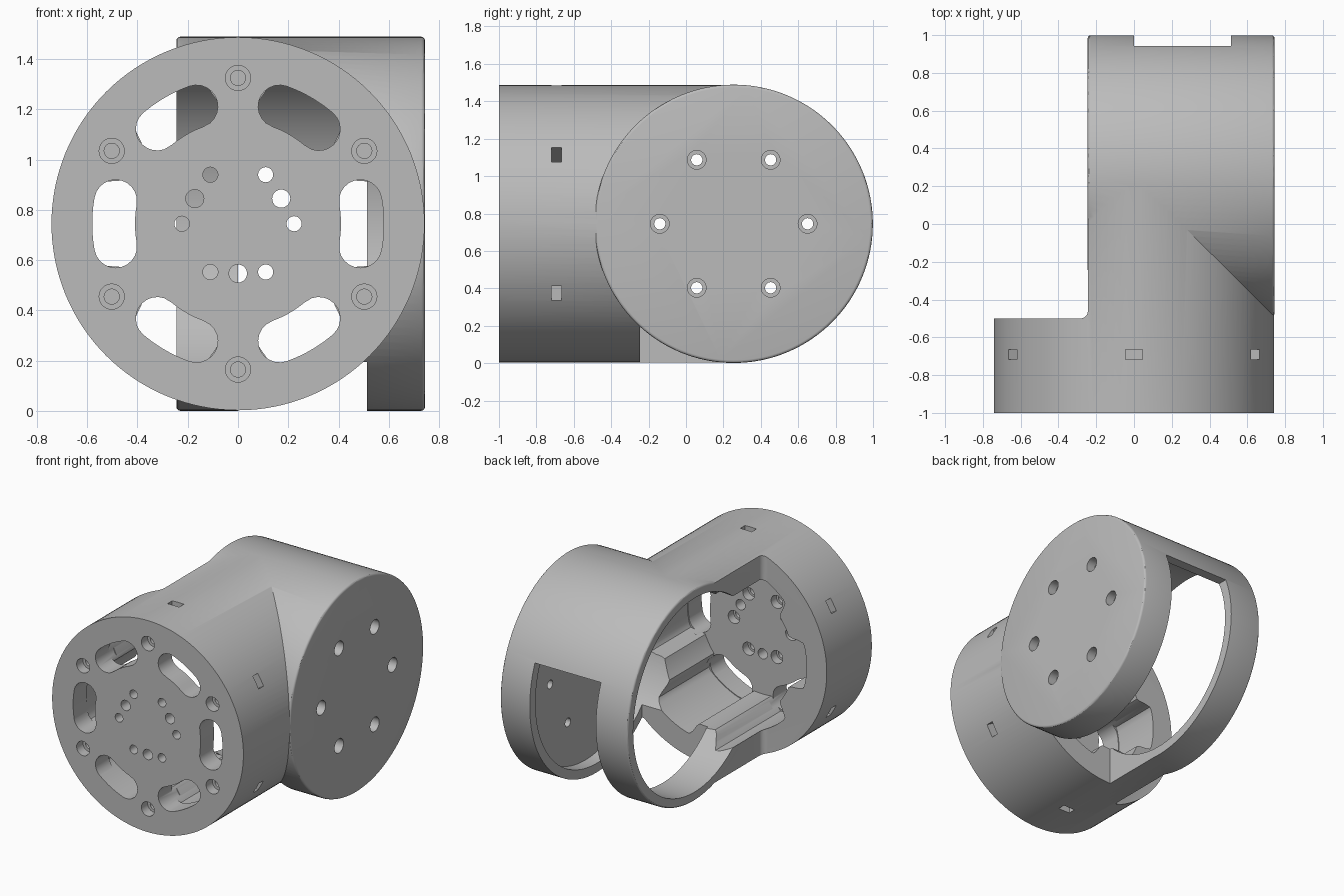
import bpy, bmesh
from math import sin, cos, pi, radians
from mathutils import Vector

if "Cube" in bpy.data.objects:
    bpy.data.objects.remove(bpy.data.objects["Cube"])

R = 0.742       # radius of the front drum
ZC = 0.745      # height of both axes
YC = 0.255      # y of the cross drum axis

grey = bpy.data.materials.new("plain grey")
grey.use_nodes = True
grey.diffuse_color = (0.5, 0.5, 0.5, 1)
grey.node_tree.nodes["Principled BSDF"].inputs["Base Color"].default_value = (0.5, 0.5, 0.5, 1)


def circle(u, v, r, n=32):
    return [(u + r * cos(2 * pi * i / n), v + r * sin(2 * pi * i / n)) for i in range(n)]


def prism(name, pts, axis, a, b, bevel=0):
    """Extrude a 2D outline along one axis from a to b, with optional rounded end edges."""
    place = {"x": lambda u, v, t: (t, u, v),
             "y": lambda u, v, t: (u, t, v),
             "z": lambda u, v, t: (u, v, t)}[axis]
    bm = bmesh.new()
    lo = [bm.verts.new(place(u, v, a)) for u, v in pts]
    hi = [bm.verts.new(place(u, v, b)) for u, v in pts]
    caps = [bm.faces.new(lo), bm.faces.new(hi)]
    n = len(pts)
    for i in range(n):
        j = (i + 1) % n
        bm.faces.new((lo[i], lo[j], hi[j], hi[i]))
    bmesh.ops.recalc_face_normals(bm, faces=bm.faces)
    if bevel:
        rims = {e for f in caps for e in f.edges}
        bmesh.ops.bevel(bm, geom=list(rims), offset=bevel, segments=3,
                        profile=0.5, affect='EDGES')
    mesh = bpy.data.meshes.new(name)
    bm.to_mesh(mesh)
    bm.free()
    mesh.materials.append(grey)
    ob = bpy.data.objects.new(name, mesh)
    bpy.context.collection.objects.link(ob)
    return ob


def combine(target, tool, operation='DIFFERENCE'):
    """Apply a boolean and discard the tool."""
    mod = target.modifiers.new("shape", 'BOOLEAN')
    mod.operation = operation
    mod.solver = 'EXACT'
    mod.object = tool
    bpy.context.view_layer.objects.active = target
    bpy.ops.object.modifier_apply(modifier=mod.name)
    bpy.data.objects.remove(tool)


def cut(pts, axis, a, b):
    combine(body, prism("cutter", pts, axis, a, b))


def polar(r, deg):
    return r * cos(radians(deg)), ZC + r * sin(radians(deg))


# Front drum and neck, stepped away on one side with a rounded inner corner
body = prism("elbow_housing", circle(0, ZC, R, 128), "y", -1, 0.25)
f = 0.04
corner = [(-0.244 - f + f * sin(radians(t)), -0.5 + f - f * cos(radians(t)))
          for t in range(0, 91, 15)]
cut([(-1, -0.5)] + corner + [(-0.244, 0.5), (-1, 0.5)], "z", -0.2, 1.7)

# Cross drum
combine(body, prism("cross_drum", circle(YC, ZC, 0.744, 128), "x", -0.245, 0.744, 0.015), 'UNION')

# Bore of the cross drum, open on one end
cut(circle(YC, ZC, 0.68, 128), "x", -0.4, 0.6)

# Lobed cavity of the front drum, leaving six screw bosses
cavity = []
for i in range(180):
    off = abs((i * 2) % 60 - 30)
    s = min(max((15 - off) / 7, 0), 1)
    cavity.append(polar(0.585 - 0.105 * s * s * (3 - 2 * s), i * 2))
cut(cavity, "y", -0.85, 0.2)

# Wide opening through the back and underside
cut([(-0.245, -0.2), (1.2, -0.2), (1.2, 1.03), (-0.245, 1.03)], "x", 0, 0.513)

# Six curved windows in the front plate
for k in range(6):
    mid = 60 * k
    outline = [polar(0.58, mid + d) for d in range(-10, 11, 4)]
    for side in (1, -1):
        c = Vector(polar(0.495, mid + side * 10.5))
        arc = [c + 0.085 * Vector((cos(radians(mid + t)), sin(radians(mid + t))))
               for t in range(10, 171, 16)]
        if side == 1:
            outline += arc
            outline += [polar(0.41, mid + d) for d in range(10, -11, -4)]
        else:
            outline += [c + 0.085 * Vector((cos(radians(mid + t)), sin(radians(mid + t))))
                        for t in range(190, 351, 16)]
    cut(outline, "y", -1.1, -0.8)

# Stepped screw holes with radial nut pockets around the front drum
for k in range(6):
    deg = 30 + 60 * k
    u, v = polar(0.58, deg)
    cut(circle(u, v, 0.05), "y", -1.1, -0.93)
    cut(circle(u, v, 0.03), "y", -1.05, -0.6)
    out = Vector((cos(radians(deg)), sin(radians(deg))))
    side = Vector((-out.y, out.x)) * 0.045
    mid = Vector((0, ZC))
    cut([mid + out * r + side * w for r, w in ((0.52, -1), (0.85, -1), (0.85, 1), (0.52, 1))],
        "y", -0.718, -0.665)

# Small mounting holes in the middle of the front plate
for x, z, r in ((0.11, 0.94, 0.03), (0.172, 0.845, 0.036), (0.223, 0.745, 0.03),
                (0.11, 0.553, 0.03), (0, 0.547, 0.036)):
    for sx in ((1, -1) if x else (1,)):
        cut(circle(sx * x, z, r), "y", -1.1, -0.8)
        if r == 0.03:
            cut(circle(sx * x, z, 0.045), "y", -0.91, -0.8)

# Six stepped holes in the closed end of the cross drum
for k in range(6):
    u = YC + 0.395 * cos(radians(60 * k))
    v = ZC + 0.395 * sin(radians(60 * k))
    cut(circle(u, v, 0.05), "x", 0.68, 0.9)
    cut(circle(u, v, 0.03), "x", 0.5, 0.8)

# Smooth curved walls, crisp edges
bpy.ops.object.select_all(action='DESELECT')
body.select_set(True)
bpy.context.view_layer.objects.active = body
bpy.ops.object.shade_smooth_by_angle(angle=radians(30))
